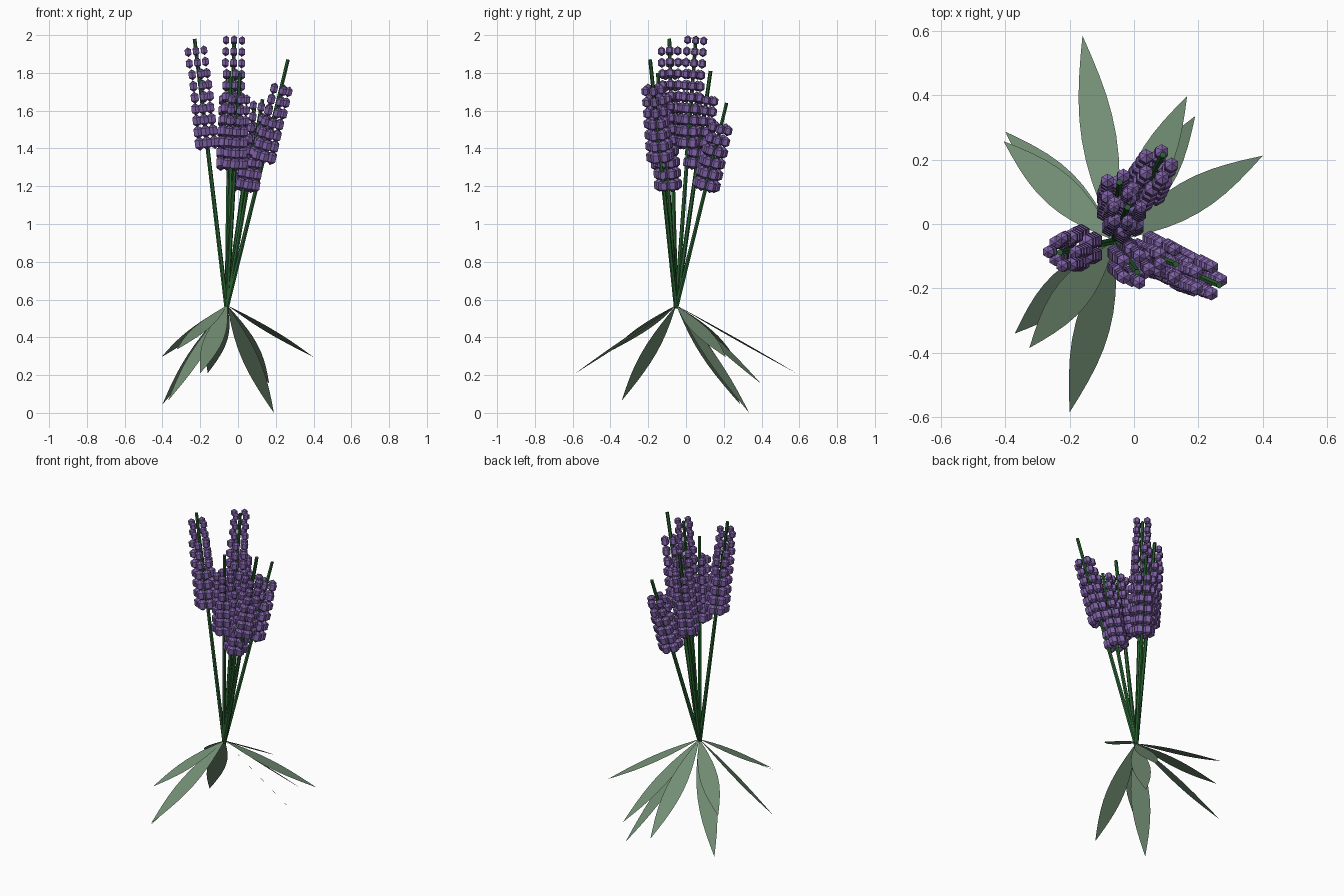
import bpy, bmesh, math
from mathutils import Vector, Matrix

cube = bpy.data.objects.get("Cube")
if cube:
    bpy.data.objects.remove(cube, do_unlink=True)


def material(name, rgb):
    mat = bpy.data.materials.new(name)
    mat.use_nodes = True
    mat.diffuse_color = (*rgb, 1)
    mat.node_tree.nodes["Principled BSDF"].inputs["Base Color"].default_value = (*rgb, 1)
    return mat


PURPLE = material("blossom purple", (0.21, 0.12, 0.38))
STEM = material("stem green", (0.022, 0.12, 0.03))
LEAF = material("leaf sage green", (0.17, 0.27, 0.175))
ROOT = Vector((-0.06, -0.052, 0.555))


def finish(bm, name, mat):
    mesh = bpy.data.meshes.new(name)
    bm.to_mesh(mesh)
    bm.free()
    mesh.materials.append(mat)
    obj = bpy.data.objects.new(name, mesh)
    bpy.context.collection.objects.link(obj)
    return obj


def make_stem(name, tip):
    axis = tip - ROOT
    bm = bmesh.new()
    place = Matrix.Translation((ROOT + tip) / 2) @ axis.to_track_quat('Z', 'Y').to_matrix().to_4x4()
    bmesh.ops.create_cone(bm, cap_ends=True, segments=6, radius1=0.012, radius2=0.01,
                          depth=axis.length, matrix=place)
    finish(bm, name, STEM)


def make_blossom(name, tip, low, high, rows):
    """Rings of faceted buds around a stem, shrinking upwards."""
    axis = tip - ROOT
    tilt = Vector((0, 0, 1)).rotation_difference(axis).to_matrix().to_4x4()
    bm = bmesh.new()
    for row in range(rows):
        z = low + (high - low) * row / (rows - 1)
        centre = ROOT + axis * ((z - ROOT.z) / axis.z)
        size = 0.032 - 0.0012 * row
        ring = 0.046 - 0.0004 * row
        buds = 6 if row < 4 else 5 if row < 7 else 4
        for i in range(buds):
            a = math.tau * i / buds + (math.pi / 6 if buds == 6 else 0)
            place = (Matrix.Translation(centre) @ tilt
                     @ Matrix.Translation((ring * math.cos(a), ring * math.sin(a), 0))
                     @ Matrix.Diagonal((size, size, size * 1.15, 1)))
            bmesh.ops.create_uvsphere(bm, u_segments=6, v_segments=3, radius=1, matrix=place)
    finish(bm, name, PURPLE)


def make_leaf(name, tip, half_width=0.054, steps=10):
    """Flat lens-shaped blade from the root to its tip."""
    start = ROOT + Vector((0.003, 0, 0.015))
    axis = tip - start
    side = axis.cross(Vector((0, 0, 1))).normalized()
    bm = bmesh.new()
    spine = [(start + axis * (i / steps), half_width * math.sin(math.pi * i / steps))
             for i in range(steps + 1)]
    outline = [p + side * w for p, w in spine] + [p - side * w for p, w in spine[-2:0:-1]]
    bm.faces.new([bm.verts.new(p) for p in outline])
    bm.normal_update()
    for face in bm.faces:
        if face.normal.z < 0:
            face.normal_flip()
    finish(bm, name, LEAF)


# Flower spikes: stem tip, lowest ring, highest ring, number of rings
spikes = [
    ((0.265, -0.19, 1.87), 1.36, 1.71, 7),
    ((-0.23, -0.088, 1.98), 1.43, 1.915, 9),
    ((-0.02, 0.052, 1.98), 1.43, 1.972, 10),
    ((-0.045, 0.13, 1.81), 1.32, 1.655, 7),
    ((0.09, 0.215, 1.64), 1.21, 1.505, 6),
    ((0.01, -0.15, 1.8), 1.32, 1.66, 7),
    ((0.13, -0.125, 1.66), 1.21, 1.62, 8),
]
for n, (tip, low, high, rows) in enumerate(spikes, 1):
    make_stem(f"stem_{n}", Vector(tip))
    make_blossom(f"blossom_{n}", Vector(tip), low, high, rows)

# Drooping leaves around the root
leaf_tips = [
    (-0.16, 0.585, 0.21), (-0.4, 0.287, 0.045), (-0.405, 0.257, 0.295),
    (0.165, 0.397, 0.155), (0.19, 0.335, 0), (0.4, 0.212, 0.295),
    (-0.37, -0.34, 0.065), (-0.325, -0.385, 0.335), (-0.2, -0.585, 0.21),
]
for n, tip in enumerate(leaf_tips, 1):
    make_leaf(f"leaf_{n}", Vector(tip))
